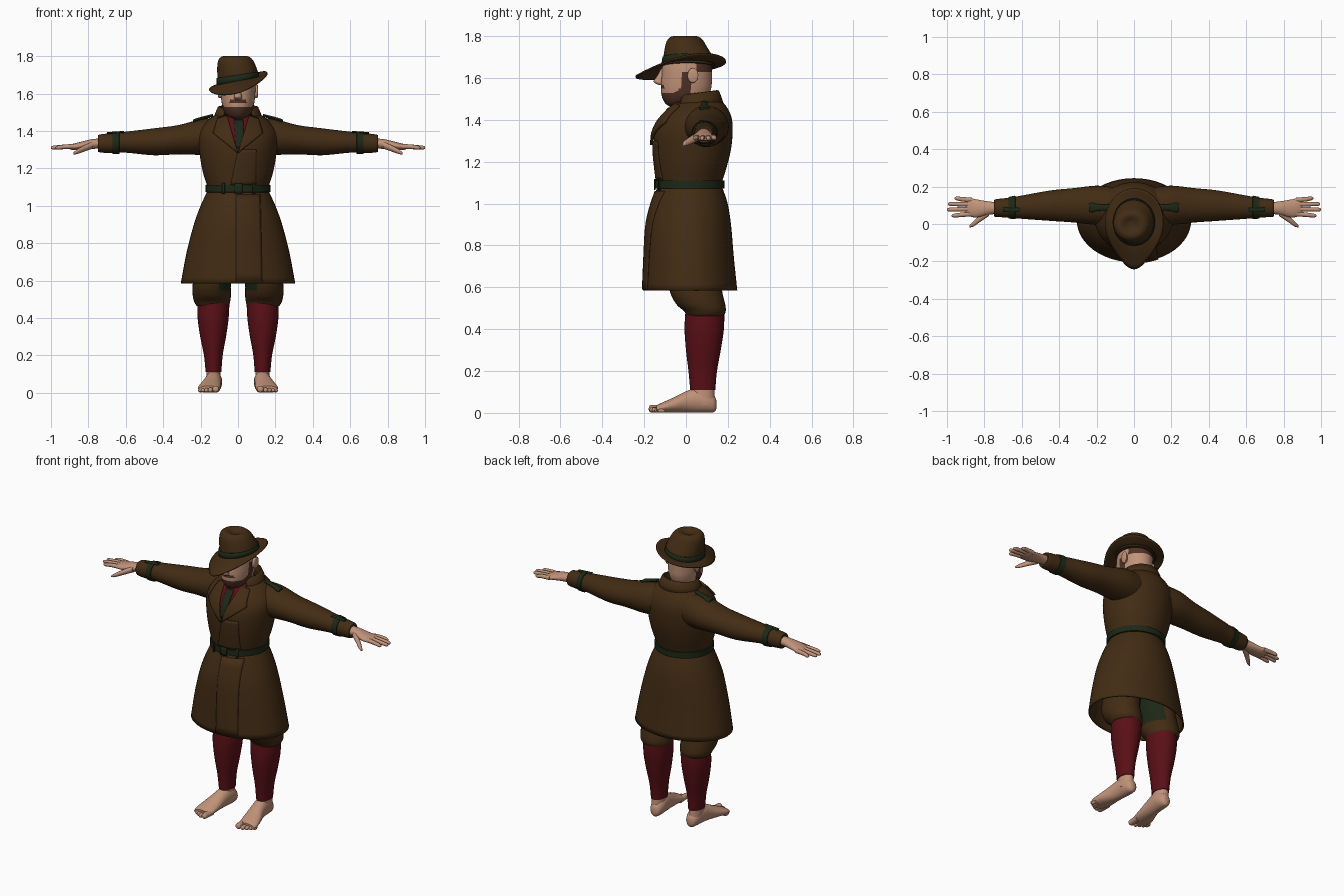
import bpy, bmesh, math

def material(name, rgb):
    m = bpy.data.materials.new(name)
    m.diffuse_color = (*rgb, 1)
    return m

COAT = material("brown cloth", (0.055, 0.025, 0.007))
GREEN = material("dark green trim", (0.012, 0.021, 0.008))
RED = material("red knit", (0.10, 0.005, 0.008))
SKIN = material("skin", (0.53, 0.29, 0.19))
HAIR = material("brown hair", (0.08, 0.031, 0.018))

def finish(name, verts, faces, mats, mirror=False, thick=0, rule=None, angle=40):
    me = bpy.data.meshes.new(name)
    me.from_pydata(verts, [], faces)
    bm = bmesh.new()
    bm.from_mesh(me)
    bmesh.ops.recalc_face_normals(bm, faces=bm.faces)
    for f in bm.faces:
        f.smooth = True
        if rule:
            f.material_index = rule(f.calc_center_median(), f.normal)
    bm.to_mesh(me)
    bm.free()
    me.set_sharp_from_angle(angle=math.radians(angle))
    ob = bpy.data.objects.new(name, me)
    bpy.context.collection.objects.link(ob)
    for m in mats:
        me.materials.append(m)
    if thick:
        s = ob.modifiers.new("thickness", 'SOLIDIFY')
        s.thickness, s.offset = thick, -1
    if mirror:
        ob.modifiers.new("mirror", 'MIRROR')
    return ob

def spline(rings, k):
    """Catmull-Rom interpolation between cross-sections."""
    out = []
    for i in range(len(rings) - 1):
        p0, p1 = rings[max(i - 1, 0)], rings[i]
        p2, p3 = rings[i + 1], rings[min(i + 2, len(rings) - 1)]
        for j in range(k):
            t = j / k
            out.append([0.5 * (2 * b + (c - a) * t + (2 * a - 5 * b + 4 * c - d) * t * t
                               + (3 * b - a - 3 * c + d) * t ** 3)
                        for a, b, c, d in zip(p0, p1, p2, p3)])
    return out + [list(rings[-1])]

def loft(name, rings, mats, axis='z', n=32, k=4, caps=True, warp=None, **kw):
    """Rings are (position on axis, centre a, centre b, radius a, radius b)."""
    rings = spline(rings, k)
    verts, faces = [], []
    for t, a, b, ra, rb in rings:
        for i in range(n):
            th = 2 * math.pi * i / n
            u, v = a + ra * math.cos(th), b + rb * math.sin(th)
            p = {'z': (u, v, t), 'x': (t, u, v), 'y': (u, t, v)}[axis]
            verts.append(warp(*p) if warp else p)
    for r in range(len(rings) - 1):
        for i in range(n):
            j = (i + 1) % n
            faces.append((r * n + i, r * n + j, r * n + n + j, r * n + n + i))
    if caps:
        faces += [tuple(range(n)), tuple(range(len(verts) - n, len(verts)))]
    return finish(name, verts, faces, mats, **kw)

def front_y(table, x, z):
    table = spline(table, 4)
    for p, q in zip(table, table[1:]):
        lo, hi = (p, q) if p[0] < q[0] else (q, p)
        if lo[0] <= z <= hi[0]:
            f = (z - lo[0]) / (hi[0] - lo[0])
            _, _, cy, rx, ry = [a + (b - a) * f for a, b in zip(lo, hi)]
            return cy - ry * math.sqrt(max(0, 1 - (x / rx) ** 2))
    return 0

def patch(name, c, table, off, mat, thick=0.006, mirror=False, n=10):
    """Quad of four (x, z) corners laid on the front of a lofted body."""
    verts, faces = [], []
    for i in range(n + 1):
        for j in range(n + 1):
            u, v = i / n, j / n
            x, z = [(c[0][m] * (1 - u) + c[1][m] * u) * (1 - v)
                    + (c[3][m] * (1 - u) + c[2][m] * u) * v for m in (0, 1)]
            verts.append((x, front_y(table, x, z) - off, z))
    for i in range(n):
        for j in range(n):
            a = i * (n + 1) + j
            faces.append((a, a + 1, a + n + 2, a + n + 1))
    return finish(name, verts, faces, [mat], thick=thick, mirror=mirror)

# Coat body and skirt
torso = [(1.06, 0, .02, .163, .152), (1.10, 0, .017, .164, .155), (1.18, 0, .024, .188, .172),
         (1.26, 0, .03, .203, .185), (1.34, 0, .036, .212, .187), (1.40, 0, .048, .205, .172),
         (1.45, 0, .06, .168, .142), (1.49, 0, .066, .118, .106)]
skirt = [(1.075, 0, .018, .165, .156), (1.0, 0, .017, .20, .182), (.9, 0, .013, .236, .202),
         (.75, 0, .015, .275, .213), (.585, 0, .02, .306, .225)]
loft("coat_body", torso, [COAT], n=48)
loft("coat_skirt", skirt, [COAT], n=48, caps=False, thick=0.008)
patch("skirt_front_flap", [(-.01, 1.06), (.12, 1.06), (.13, .59), (-.01, .59)], skirt, .006, COAT)
patch("coat_overlap", [(0, 1.30), (.10, 1.30), (.10, 1.11), (-.04, 1.11)], torso, .006, COAT)

# Shirt, tie and lapels in the neck opening
patch("shirt_front", [(-.085, 1.487), (.085, 1.487), (.01, 1.31), (-.01, 1.31)], torso, .005, RED)
patch("tie", [(-.022, 1.46), (.028, 1.46), (.03, 1.31), (-.01, 1.31)], torso, .011, GREEN)
patch("lapel", [(.06, 1.487), (.11, 1.47), (.135, 1.39), (.0, 1.28)], torso, .016, COAT,
      thick=.012, mirror=True)
loft("shirt_collar", [(1.42, 0, .05, .085, .09), (1.46, 0, .045, .076, .085), (1.50, 0, .045, .07, .08)],
     [RED], caps=False, thick=.006)

# Turned-down coat collar sweeping round the back of the neck
cv, cf, N = [], [], 32
for i in range(N + 1):
    th = math.radians(-50 + 280 * i / N)
    s = math.sin(th)
    for r, z in ((.086, 1.45), (.092, 1.50), (.097, 1.53), (.108, 1.528), (.122, 1.495), (.132, 1.465)):
        cv.append((r * math.cos(th), .058 + r * s * .92, z + .012 * s))
    if i:
        for j in range(5):
            a = i * 6 + j
            cf.append((a - 6, a - 5, a + 1, a))
finish("coat_collar", cv, cf, [COAT], thick=.006, angle=60)

# Belt, buckle and loops
loft("belt", [(1.072, 0, .018, .166, .158), (1.073, 0, .018, .173, .165), (1.11, 0, .018, .173, .165),
              (1.111, 0, .018, .16, .152)], [GREEN], n=48, k=1)
belt = [(1.04, 0, .018, .173, .165), (1.14, 0, .018, .173, .165)]
for nm, x0, x1, z0, z1 in (("belt_buckle", -.02, .025, 1.066, 1.118), ("belt_loop_left", -.085, -.073, 1.062, 1.122),
                           ("belt_loop_right", .08, .092, 1.062, 1.122)):
    patch(nm, [(x0, z1), (x1, z1), (x1, z0), (x0, z0)], belt, .006, GREEN, n=3)

# Sleeves, cuff straps and shoulder straps
loft("sleeve", [(.10, .095, 1.372, .10, .10), (.20, .10, 1.367, .105, .095), (.32, .10, 1.353, .092, .078),
                (.45, .098, 1.342, .081, .072), (.60, .09, 1.34, .062, .056), (.68, .087, 1.335, .052, .053),
                (.745, .085, 1.333, .046, .046), (.746, .085, 1.333, .03, .03)],
     [COAT], axis='x', mirror=True)
loft("cuff_strap", [(.634, .089, 1.337, .05, .05), (.635, .089, 1.337, .063, .06), (.67, .087, 1.335, .058, .058),
                    (.671, .087, 1.335, .045, .045)], [GREEN], axis='x', k=1, mirror=True)
loft("cuff_tab", [(.61, .075, 1.394, .012, .006), (.70, .075, 1.388, .012, .006)], [GREEN],
     axis='x', n=12, k=1, mirror=True)
loft("shoulder_strap", [(.135, .088, 1.483, .016, .008), (.19, .088, 1.468, .018, .009),
                        (.225, .088, 1.457, .026, .010), (.24, .088, 1.452, .02, .008)],
     [GREEN], axis='x', n=16, mirror=True)

# Hands
loft("palm", [(.72, .085, 1.334, .03, .027), (.78, .085, 1.33, .036, .026), (.84, .083, 1.321, .048, .021),
              (.88, .09, 1.315, .049, .017), (.90, .092, 1.313, .04, .01)], [SKIN], axis='x', mirror=True, n=24)
for i, (y0, y1, x1) in enumerate(((.054, .045, .975), (.080, .077, 1.0), (.105, .107, .995), (.128, .137, .96))):
    loft(f"finger_{i + 1}", [(.865, y0, 1.317, .013, .013), (.92, (y0 + y1) / 2, 1.316, .012, .012),
                             (x1 - .012, y1, 1.311, .010, .010), (x1, y1, 1.31, .003, .003)],
         [SKIN], axis='x', n=12, mirror=True)
loft("thumb", [(.775, .065, 1.325, .022, .02), (.82, .032, 1.307, .019, .017), (.86, 0, 1.289, .014, .013),
               (.88, -.013, 1.28, .005, .005)], [SKIN], axis='x', n=14, mirror=True)

# Gathered breeches, darker green on the inner thigh
loft("breeches_leg", [(.82, .10, .03, .098, .11), (.66, .125, .04, .10, .125), (.58, .14, .048, .102, .125),
                      (.52, .14, .07, .102, .117), (.487, .138, .09, .096, .10), (.465, .135, .092, .086, .088),
                      (.46, .134, .092, .07, .075)], [COAT, GREEN], mirror=True,
     rule=lambda c, n: int(n.x < -.5 and c.z > .54))

# Long stockings
loft("stocking", [(.48, .131, .09, .085, .093), (.40, .133, .087, .083, .094), (.30, .133, .083, .069, .083),
                  (.20, .132, .08, .05, .068), (.11, .131, .08, .042, .06)], [RED], mirror=True)

# Bare feet
loft("ankle", [(.15, .131, .08, .037, .052), (.10, .131, .08, .038, .056), (.04, .13, .082, .04, .058)],
     [SKIN], mirror=True)
loft("foot", [(.146, .126, .04, .012, .018), (.135, .126, .042, .03, .038), (.10, .127, .054, .042, .053),
              (.05, .13, .060, .044, .059), (0, .136, .052, .047, .051), (-.06, .147, .037, .056, .036),
              (-.11, .155, .026, .059, .025), (-.14, .158, .02, .052, .017)], [SKIN], axis='y', mirror=True)
for i, (x, y, r) in enumerate(((.119, -.178, .018), (.147, -.174, .013), (.168, -.163, .012),
                               (.187, -.15, .011), (.203, -.135, .010))):
    loft(f"toe_{i + 1}", [(-.10, x - .004, r + .002, r, r), (y + .02, x, r + .002, r, r),
                          (y + .006, x, r + .002, r * .9, r * .9), (y, x, r, r * .3, r * .3)],
         [SKIN], axis='y', n=14, mirror=True)

# Head with beard, sideburns, moustache and hair at the back
def face_colour(c, n):
    beard = c.y < .02 and c.z < 1.53 + max(0, c.y + .06) * .6
    sideburn = -.02 < c.y < .02 and c.z < 1.63
    moustache = abs(c.x) < .045 and c.y < -.05 and 1.548 < c.z < 1.566
    return int(beard or sideburn or moustache or (c.z > 1.63 and c.y > .05))

loft("head", [(1.465, 0, -.05, .025, .03), (1.48, 0, -.028, .055, .072), (1.51, 0, -.007, .077, .108),
              (1.55, 0, 0, .087, .12), (1.60, 0, .003, .092, .121), (1.66, 0, .006, .092, .118),
              (1.72, 0, .01, .08, .10), (1.75, 0, .01, .04, .05)],
     [SKIN, HAIR], n=64, k=8, rule=face_colour)
loft("neck", [(1.40, 0, .05, .066, .07), (1.48, 0, .04, .062, .065), (1.57, 0, .04, .065, .07)], [SKIN])
loft("nose", [(1.645, 0, -.108, .011, .012), (1.61, 0, -.120, .015, .018), (1.585, 0, -.130, .021, .025),
              (1.572, 0, -.124, .019, .019), (1.566, 0, -.115, .01, .01)], [SKIN], n=20)
loft("ear", [(.08, .025, 1.605, .014, .024), (.094, .03, 1.61, .023, .033), (.104, .034, 1.613, .025, .035),
             (.108, .034, 1.613, .015, .024)], [SKIN], axis='x', n=20, mirror=True)

# Tilted soft hat: crown, band and drooping pointed brim
def tilt(x, y, z):
    return x, y, z + .18 * x * max(0, min(1, (1.80 - z) / .12))

loft("hat_crown", [(1.655, 0, .01, .110, .125), (1.70, -.002, .01, .108, .118), (1.75, -.01, 0, .101, .10),
                   (1.785, -.015, -.005, .088, .082), (1.80, -.015, -.005, .06, .055),
                   (1.785, -.015, -.005, .02, .02)], [COAT], n=40, warp=tilt)
loft("hat_band", [(1.665, 0, .01, .114, .128), (1.70, -.002, .01, .1125, .1225)], [GREEN],
     n=40, k=2, caps=False, thick=.005, warp=tilt)
bv, bf, N, M = [], [], 64, 6
for i in range(N):
    th = 2 * math.pi * i / N
    c, s = math.cos(th), math.sin(th)
    point = max(0, -s) ** 6
    ex, ey = .155 * c, .01 + (.18 * s if s > 0 else (.20 + .053 * point) * s)
    lift = -.016 + .045 * c + .0375 * s + .011 * math.cos(2 * th)
    for j in range(M + 1):
        t = j / M
        x, y = .10 * c * (1 - t) + ex * t, (.01 + .115 * s) * (1 - t) + ey * t
        bv.append((x, y, 1.672 + (.018 * c) * (1 - t) + lift * t ** 1.2))
        if j < M:
            a, b = i * (M + 1) + j, ((i + 1) % N) * (M + 1) + j
            bf.append((a, a + 1, b + 1, b))
finish("hat_brim", bv, bf, [COAT], thick=.007, angle=60)
